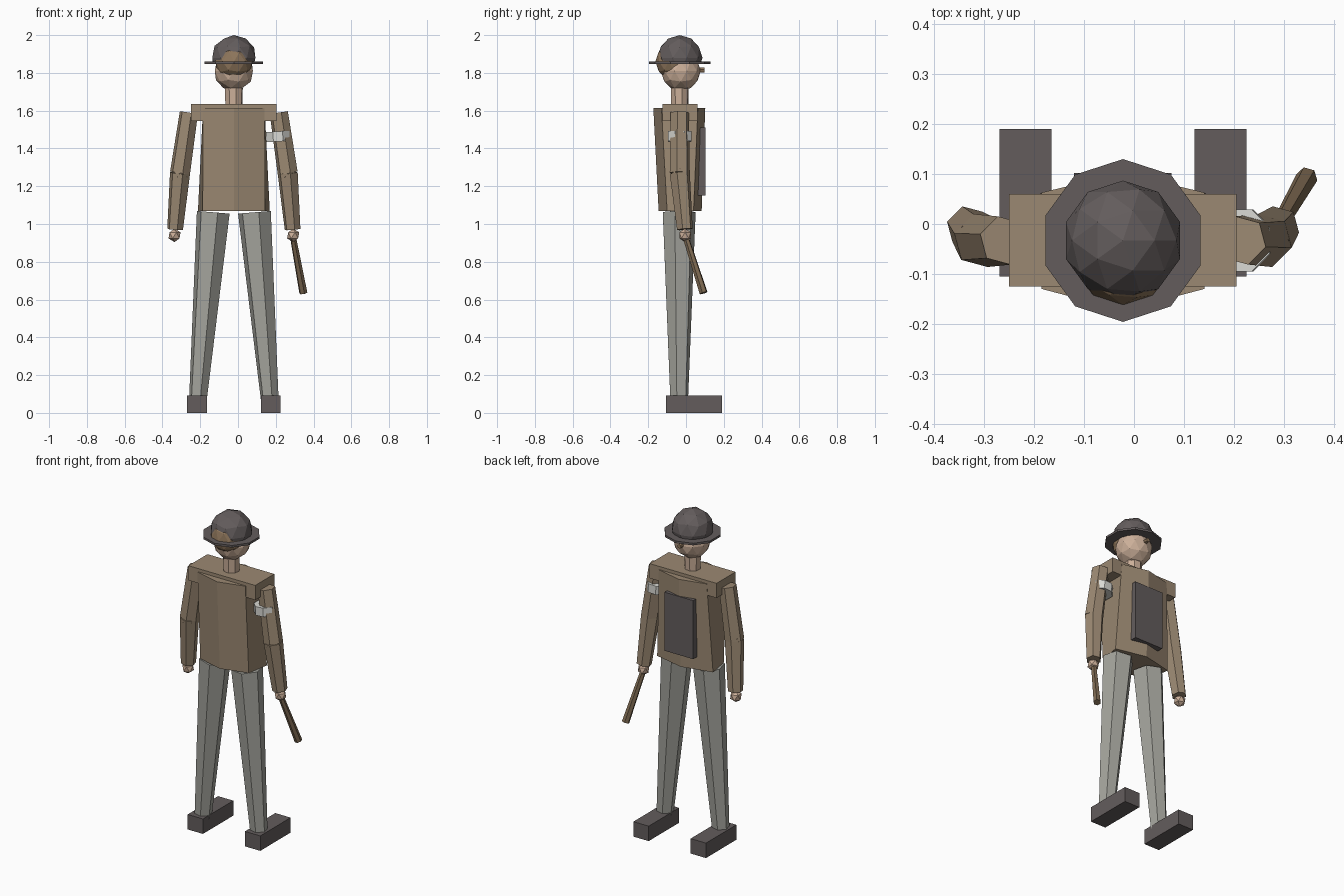
import bpy, bmesh
from math import radians
from mathutils import Vector, Matrix

if "Cube" in bpy.data.objects:
    bpy.data.objects.remove(bpy.data.objects["Cube"])

CX, CY = -0.022, -0.033  # body axis


def material(name, rgb):
    m = bpy.data.materials.new(name)
    m.use_nodes = True
    col = (*rgb, 1)
    m.diffuse_color = col
    bsdf = m.node_tree.nodes["Principled BSDF"]
    bsdf.inputs["Base Color"].default_value = col
    bsdf.inputs["Roughness"].default_value = 0.9
    return m


JACKET = material("jacket brown", (0.33, 0.25, 0.17))
TROUSERS = material("trouser grey", (0.37, 0.37, 0.335))
DARK = material("dark grey", (0.125, 0.108, 0.108))
SKIN = material("skin", (0.6, 0.43, 0.32))
HAIR = material("hair brown", (0.27, 0.18, 0.105))
WOOD = material("wood brown", (0.21, 0.145, 0.085))
CLOTH = material("pale cloth", (0.7, 0.7, 0.66))


def finish(name, bm, mat):
    bmesh.ops.recalc_face_normals(bm, faces=bm.faces)
    mesh = bpy.data.meshes.new(name)
    bm.to_mesh(mesh)
    bm.free()
    mesh.materials.append(mat)
    ob = bpy.data.objects.new(name, mesh)
    bpy.context.collection.objects.link(ob)
    return ob


def box(name, lo, hi, mat):
    lo, hi = Vector(lo), Vector(hi)
    bm = bmesh.new()
    mtx = Matrix.Translation((lo + hi) / 2) @ Matrix.Diagonal((*(hi - lo), 1))
    bmesh.ops.create_cube(bm, size=1, matrix=mtx)
    return finish(name, bm, mat)


def limb(name, low, high, r_low, r_high, mat, sides=6, twist=15):
    """Tapered prism between two points."""
    low, high = Vector(low), Vector(high)
    axis = high - low
    rot = Vector((0, 0, 1)).rotation_difference(axis).to_matrix().to_4x4()
    mtx = Matrix.Translation((low + high) / 2) @ rot @ Matrix.Rotation(radians(twist), 4, 'Z')
    bm = bmesh.new()
    bmesh.ops.create_cone(bm, cap_ends=True, segments=sides, radius1=r_low,
                          radius2=r_high, depth=axis.length, matrix=mtx)
    return finish(name, bm, mat)


def ball(name, centre, r, mat, detail=1, cut=None):
    """Faceted ball, optionally cut flat below a height."""
    bm = bmesh.new()
    bmesh.ops.create_icosphere(bm, subdivisions=detail, radius=r,
                               matrix=Matrix.Translation(centre))
    if cut is not None:
        bmesh.ops.bisect_plane(bm, geom=bm.verts[:] + bm.edges[:] + bm.faces[:],
                               plane_co=(0, 0, cut), plane_no=(0, 0, 1), clear_inner=True)
        bmesh.ops.holes_fill(bm, edges=[e for e in bm.edges if e.is_boundary])
    return finish(name, bm, mat)


def loft(name, rings, mat):
    """Capped skin between rings of equal length."""
    bm = bmesh.new()
    loops = [[bm.verts.new(p) for p in ring] for ring in rings]
    n = len(loops[0])
    for a, b in zip(loops, loops[1:]):
        for i in range(n):
            j = (i + 1) % n
            bm.faces.new((a[i], a[j], b[j], b[i]))
    bm.faces.new(loops[0][::-1])
    bm.faces.new(loops[-1])
    return finish(name, bm, mat)


def torso_ring(z, ridge_a, ridge_b, side_a, side_b, wide_a, wide_b):
    pts = [(0, ridge_a), (wide_a, side_a), (wide_b, side_b),
           (0, ridge_b), (-wide_b, side_b), (-wide_a, side_a)]
    return [(CX + x, y, z) for x, y in pts]


# Torso, shoulders and chest plate
loft("torso", [torso_ring(1.07, -0.145, 0.083, -0.1, 0.04, 0.165, 0.19),
               torso_ring(1.615, -0.173, 0.102, -0.13, 0.063, 0.163, 0.163)], JACKET)
box("shoulders", (-0.25, -0.125, 1.545), (0.205, 0.06, 1.635), JACKET)
box("chest_plate", (-0.12, 0.06, 1.15), (0.075, 0.102, 1.51), DARK)

# Arms and legs
for side, s in (("right", -1), ("left", 1)):
    def at(x, y, z):
        return (CX + s * x, y, z)

    limb(side + "_upper_arm", at(0.285, CY, 1.27), at(0.238, CY, 1.59), 0.055, 0.05, JACKET)
    limb(side + "_forearm", at(0.311, -0.006, 0.972), at(0.285, CY, 1.27), 0.043, 0.055, JACKET)
    ball(side + "_elbow", at(0.285, CY, 1.27), 0.053, JACKET)
    ball(side + "_hand", at(0.314, -0.005, 0.94), 0.036, SKIN)
    limb(side + "_leg", at(0.193, -0.036, 0.035), at(0.109, -0.036, 1.062), 0.047, 0.09, TROUSERS)
    ball(side + "_knee", at(0.149, -0.036, 0.57), 0.066, TROUSERS)
    box(side + "_shoe", (CX + s * 0.195 - 0.052, -0.105, 0), (CX + s * 0.195 + 0.052, 0.19, 0.092), DARK)

# Armband and baton
limb("armband", (0.213, CY, 1.437), (0.21, CY, 1.49), 0.067, 0.067, CLOTH, sides=8, twist=22.5)
limb("baton", (0.346, 0.093, 0.635), (0.288, -0.008, 0.95), 0.022, 0.016, WOOD)

# Neck, head and hair
limb("neck", (CX, CY, 1.61), (CX, CY, 1.72), 0.046, 0.049, SKIN, sides=8)
ball("head", (CX, -0.028, 1.81), 0.106, SKIN, detail=2)
limb("nose", (CX, 0.06, 1.815), (CX, 0.098, 1.815), 0.015, 0.013, HAIR)
ball("hair", (CX, -0.06, 1.86), 0.102, HAIR, detail=2)

# Hat
limb("hat_brim", (CX, CY, 1.848), (CX, CY, 1.861), 0.163, 0.163, DARK, sides=10, twist=0)
ball("hat_crown", (CX, CY, 1.88), 0.12, DARK, detail=2, cut=1.855)
